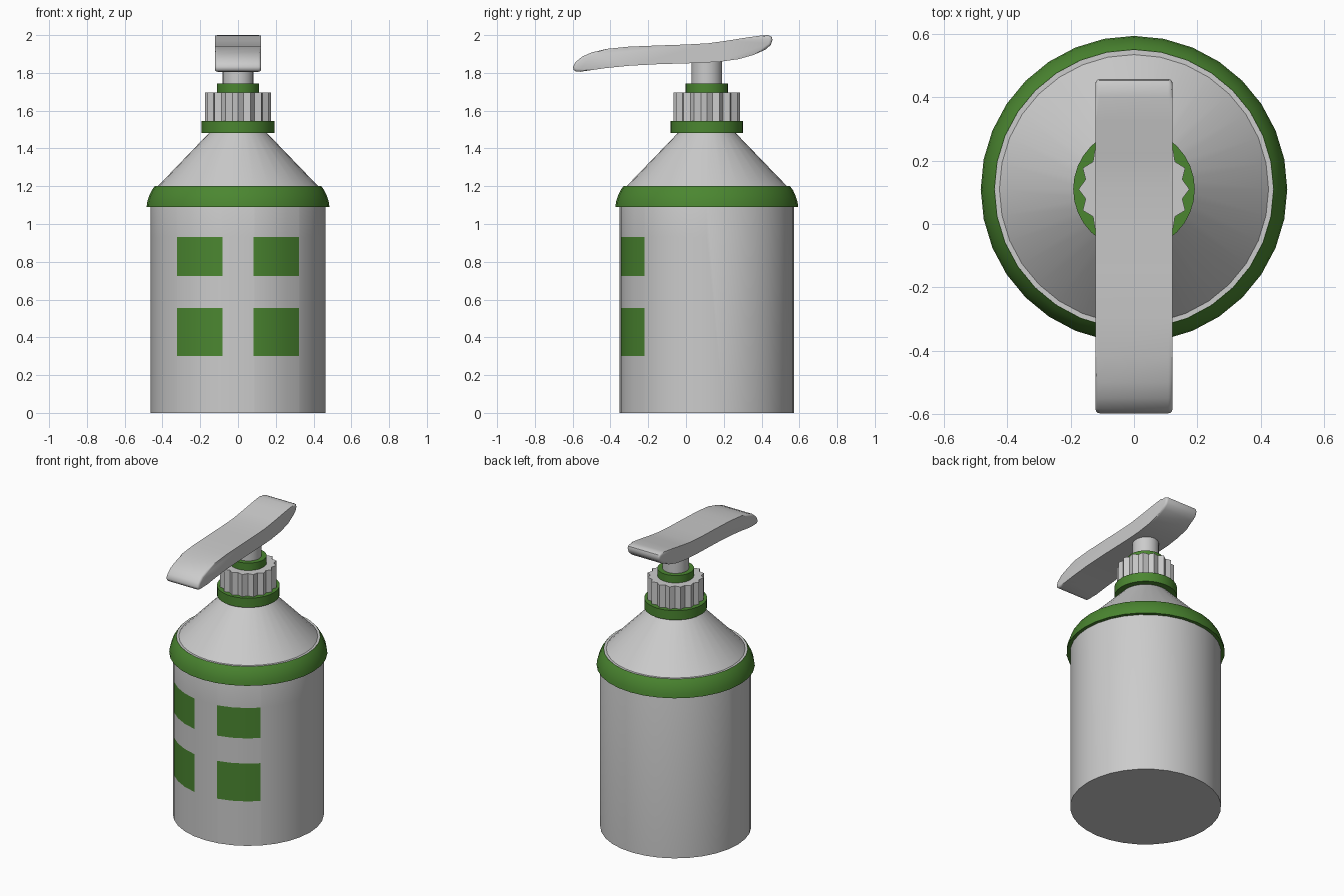
import bpy, bmesh, math
from mathutils import Vector

if "Cube" in bpy.data.objects:
    bpy.data.objects.remove(bpy.data.objects["Cube"])

CY = 0.11      # bottle axis offset in y
SEG = 32

green = bpy.data.materials.new("green")
green.diffuse_color = (0.07, 0.24, 0.03, 1)
green.use_nodes = True
green.node_tree.nodes["Principled BSDF"].inputs["Base Color"].default_value = green.diffuse_color


def finish(name, bm, mat=None, angle=35):
    bmesh.ops.recalc_face_normals(bm, faces=bm.faces)
    me = bpy.data.meshes.new(name)
    bm.to_mesh(me)
    bm.free()
    ob = bpy.data.objects.new(name, me)
    bpy.context.collection.objects.link(ob)
    if mat:
        me.materials.append(mat)
    bpy.ops.object.select_all(action='DESELECT')
    ob.select_set(True)
    bpy.context.view_layer.objects.active = ob
    bpy.ops.object.shade_smooth_by_angle(angle=math.radians(angle))
    return ob


def lathe(profile, seg=SEG, groove=1.0):
    """Stack rings of (radius, z) and cap both ends; groove shrinks every other vertex."""
    bm = bmesh.new()
    rings = []
    for r, z in profile:
        ring = []
        for i in range(seg):
            a = 2 * math.pi * i / seg
            q = r * (groove if i % 2 else 1)
            ring.append(bm.verts.new((q * math.cos(a), CY + q * math.sin(a), z)))
        rings.append(ring)
    for lo, hi in zip(rings, rings[1:]):
        for i in range(seg):
            j = (i + 1) % seg
            bm.faces.new((lo[i], lo[j], hi[j], hi[i]))
    bm.faces.new(rings[0])
    bm.faces.new(rings[-1])
    return bm


# Bottle body with four label squares cut into its front wall
X0, X1 = 0.083, 0.322
ROWS = ((0.30, 0.555), (0.725, 0.93))
bm = lathe([(0.462, 0), (0.462, 1.11), (0.44, 1.2), (0.425, 1.2), (0.15, 1.485)])
cuts = [((x, 0, 0), (1, 0, 0)) for x in (-X1, -X0, X0, X1)]
cuts += [((0, 0, z), (0, 0, 1)) for row in ROWS for z in row]
for co, no in cuts:
    wall = [f for f in bm.faces if abs(f.normal.z) < 0.1 and f.calc_center_median().z < 1.1
            and f.calc_center_median().y < CY]
    bm.normal_update()
    wall = [f for f in bm.faces if abs(f.normal.z) < 0.1 and f.calc_center_median().y < CY]
    geom = set(wall)
    for f in wall:
        geom.update(f.edges)
        geom.update(f.verts)
    bmesh.ops.bisect_plane(bm, geom=list(geom), plane_co=Vector(co), plane_no=Vector(no))
bm.normal_update()
for f in bm.faces:
    c = f.calc_center_median()
    if (abs(f.normal.z) < 0.1 and c.y < CY and X0 < abs(c.x) < X1
            and any(a < c.z < b for a, b in ROWS)):
        f.material_index = 1
body = finish("bottle_body", bm)
mats = body.data.materials
idx = [p.material_index for p in body.data.polygons]
mats.append(None)
mats.append(green)
body.data.polygons.foreach_set("material_index", idx)

# Rounded green shoulder band
finish("shoulder_band", lathe([(0.45, 1.09), (0.484, 1.09), (0.48, 1.12), (0.47, 1.15),
                               (0.456, 1.18), (0.441, 1.2), (0.43, 1.195)]), green)

# Collar, ribbed cap, upper ring and stem
finish("neck_collar", lathe([(0.192, 1.482), (0.192, 1.545)]), green)
finish("ribbed_cap", lathe([(0.175, 1.54), (0.175, 1.695)], 32, 0.89), None, 20)
finish("stem_ring", lathe([(0.112, 1.69), (0.112, 1.745)]), green)
finish("pump_stem", lathe([(0.081, 1.74), (0.081, 1.89)]))

# Curved pump handle: side profile (y, z) extruded across x with rounded edges
top = [(-0.598, 1.832), (-0.585, 1.857), (-0.55, 1.886), (-0.5, 1.908), (-0.42, 1.927),
       (-0.3, 1.939), (-0.15, 1.945), (0, 1.95), (0.12, 1.957), (0.22, 1.971),
       (0.32, 1.987), (0.4, 1.998), (0.435, 2.0), (0.453, 1.992), (0.458, 1.975)]
bottom = [(0.448, 1.947), (0.42, 1.923), (0.36, 1.896), (0.28, 1.873), (0.18, 1.859),
          (0.05, 1.852), (-0.15, 1.846), (-0.3, 1.838), (-0.42, 1.826), (-0.5, 1.815),
          (-0.56, 1.806), (-0.583, 1.807), (-0.595, 1.816)]
bm = bmesh.new()
W = 0.122
left = [bm.verts.new((-W, y, z)) for y, z in top + bottom]
right = [bm.verts.new((W, y, z)) for y, z in top + bottom]
n = len(left)
caps = [bm.faces.new(left), bm.faces.new(right)]
for i in range(n):
    j = (i + 1) % n
    bm.faces.new((left[i], left[j], right[j], right[i]))
rim = [e for f in caps for e in f.edges]
bmesh.ops.bevel(bm, geom=rim, offset=0.014, segments=3, profile=0.5,
                affect='EDGES', clamp_overlap=True)
finish("pump_handle", bm, None, 45)
